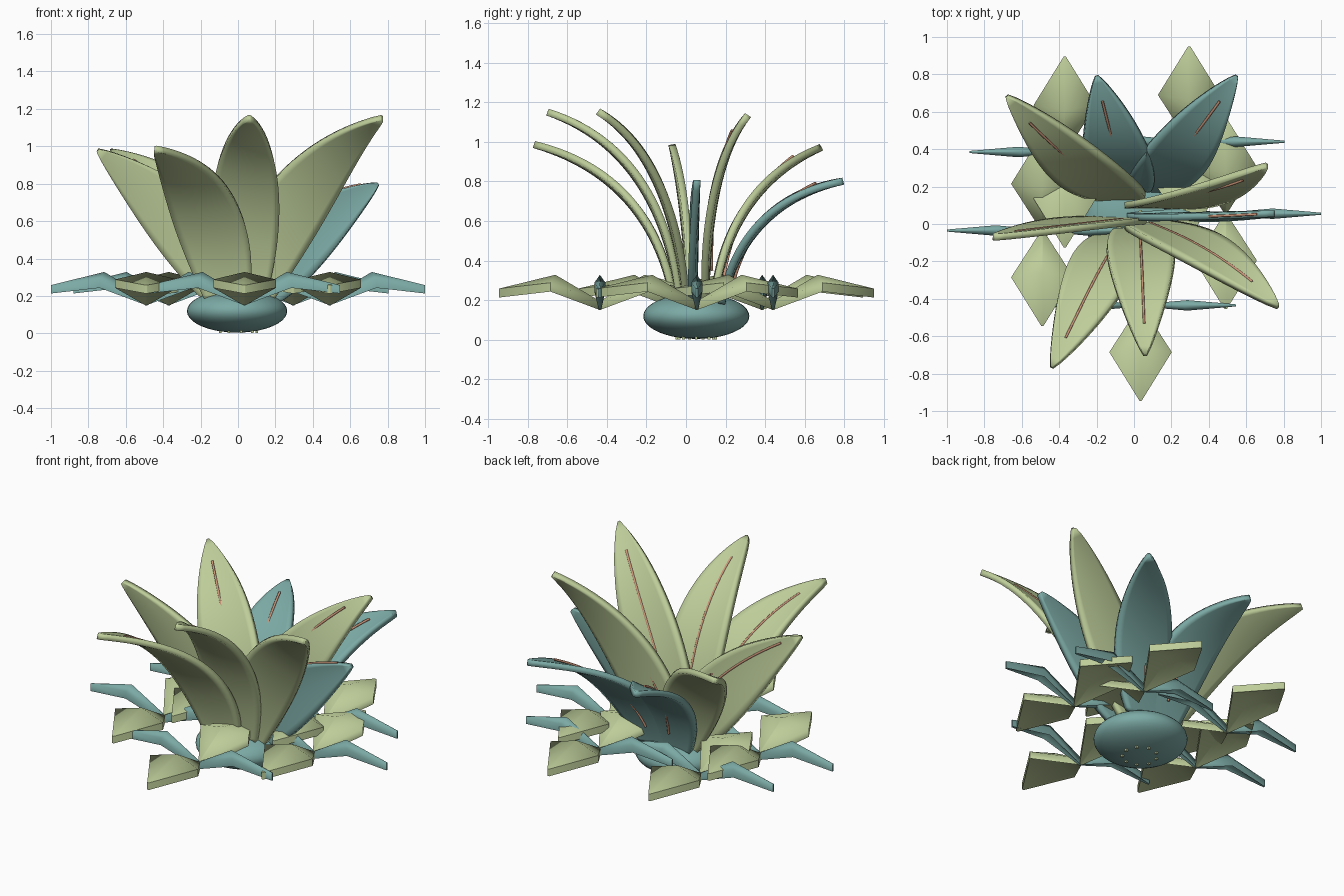
import bpy, bmesh, math
from mathutils import Vector, Matrix

if "Cube" in bpy.data.objects:
    bpy.data.objects.remove(bpy.data.objects["Cube"])


def material(name, rgb):
    m = bpy.data.materials.new(name)
    m.diffuse_color = (*rgb, 1)
    m.use_nodes = True
    m.node_tree.nodes["Principled BSDF"].inputs["Base Color"].default_value = m.diffuse_color
    return m


GREEN = material("pale green", (0.51, 0.61, 0.32))
TEAL = material("dusty teal", (0.20, 0.40, 0.375))
RIB = material("rib tan", (0.60, 0.30, 0.19))


def make_object(name, bm, mat, smooth=None):
    bmesh.ops.recalc_face_normals(bm, faces=bm.faces)
    me = bpy.data.meshes.new(name)
    bm.to_mesh(me)
    bm.free()
    ob = bpy.data.objects.new(name, me)
    bpy.context.collection.objects.link(ob)
    me.materials.append(mat)
    if smooth:
        bpy.ops.object.select_all(action='DESELECT')
        ob.select_set(True)
        bpy.context.view_layer.objects.active = ob
        bpy.ops.object.shade_smooth_by_angle(angle=math.radians(smooth))
    return ob


# Flattened bulb at the foot
bm = bmesh.new()
bmesh.ops.create_uvsphere(bm, u_segments=40, v_segments=20, radius=1)
bmesh.ops.scale(bm, vec=(0.268, 0.268, 0.115), verts=bm.verts)
bmesh.ops.translate(bm, vec=(-0.005, 0.052, 0.119), verts=bm.verts)
make_object("bulb", bm, TEAL, 40)

# Small root nubs under the bulb
for i in range(9):
    a = i * math.tau / 9
    bm = bmesh.new()
    bmesh.ops.create_cube(bm, size=0.014)
    bmesh.ops.translate(bm, vec=(0.1 * math.cos(a), 0.052 + 0.1 * math.sin(a), 0.009), verts=bm.verts)
    make_object(f"root_nub_{i}", bm, GREEN)


class Sweep:
    """Arched profile in the yz plane, sampled by arc length."""

    def __init__(self, p0, p1, p2, n=60):
        p0, p1, p2 = Vector(p0), Vector(p1), Vector(p2)
        self.pts = [(1 - k) ** 2 * p0 + 2 * k * (1 - k) * p1 + k * k * p2
                    for k in (i / n for i in range(n + 1))]
        self.acc = [0.0]
        for a, b in zip(self.pts, self.pts[1:]):
            self.acc.append(self.acc[-1] + (b - a).length)
        self.length = self.acc[-1]
        self.side = 1 if p2.x > p0.x else -1

    def at(self, s):
        i = 0
        while i < len(self.acc) - 2 and self.acc[i + 1] < s:
            i += 1
        a, b = self.pts[i], self.pts[i + 1]
        t = (b - a).normalized()
        upper = Vector((-t.y, t.x)) * self.side
        return a + t * (s - self.acc[i]), upper


FULL = (0.08, 0.86, 0.017, 0.017, 0.0)    # rib start, end, lift at start, lift at end, shift
TIP = (0.15, 0.86, -0.026, 0.030, 0.0)    # rib that passes through the blade


def leaf(name, mat, x0, x1, p0, p1, p2, rib, width=0.178, rows=28, cols=10):
    arc = Sweep(p0, p1, p2)
    L, dx, e = arc.length, x1 - x0, 1.45

    def spot(t, u, lift=0.0):
        # blade laid out flat as (x, arc length), then wrapped over the arch
        slope = Vector((dx * e * t ** (e - 1), L)).normalized()
        w = width * max(math.sin(math.pi * (0.21 + 0.79 * t)), 0) ** 0.85 + 0.008 * t
        x = x0 + dx * t ** e + slope.y * w * u
        s = L * t - slope.x * w * u
        yz, n = arc.at(s)
        yz = yz + n * (lift + 0.014 * u * u * math.sin(math.pi * t))
        return Vector((x, yz.x, yz.y))

    bm = bmesh.new()
    grid = [[bm.verts.new(spot(r / rows, 2 * c / cols - 1)) for c in range(cols + 1)]
            for r in range(rows + 1)]
    for r in range(rows):
        for c in range(cols):
            bm.faces.new((grid[r][c], grid[r][c + 1], grid[r + 1][c + 1], grid[r + 1][c]))
    ob = make_object(name, bm, mat, 40)
    mod = ob.modifiers.new("thickness", 'SOLIDIFY')
    mod.thickness = 0.036
    mod.offset = 0

    # Thin midrib along the blade
    start, end, low, high, shift = rib
    u = -shift if dx > 0 else shift
    cu = bpy.data.curves.new(name + "_rib", 'CURVE')
    cu.dimensions = '3D'
    cu.bevel_depth = 0.007
    cu.bevel_resolution = 1
    cu.use_fill_caps = True
    sp = cu.splines.new('POLY')
    sp.points.add(24)
    for i, p in enumerate(sp.points):
        k = i / 24
        p.co = (*spot(start + (end - start) * k, u, low + (high - low) * k), 1)
    cu.materials.append(RIB)
    bpy.context.collection.objects.link(bpy.data.objects.new(name + "_rib", cu))


# Tall arched leaves: base x, tip x, then the yz arch
leaf("leaf_front", GREEN, 0.03, 0.06, (-0.03, 0.18), (-0.13, 0.95), (-0.70, 1.15), FULL)
leaf("leaf_front_left", GREEN, -0.06, -0.44, (-0.06, 0.18), (-0.17, 0.81), (-0.765, 0.985), FULL)
leaf("leaf_front_right", GREEN, 0.07, 0.77, (0.0, 0.18), (-0.08, 0.92), (-0.44, 1.15), FULL)
leaf("leaf_left", GREEN, -0.05, -0.75, (0.02, 0.18), (0.0, 0.65), (-0.07, 0.98),
     (0.2, 0.9, 0.016, 0.018, 0.4))
leaf("leaf_back_left", GREEN, -0.06, -0.68, (0.14, 0.18), (0.22, 0.76), (0.68, 0.97), TIP)
leaf("leaf_right_back", GREEN, 0.07, 0.71, (0.10, 0.18), (0.11, 0.87), (0.31, 1.13),
     (0.15, 0.88, -0.026, 0.026, 0.4))
leaf("leaf_right", TEAL, 0.08, 0.75, (0.04, 0.18), (0.045, 0.5), (0.055, 0.80),
     (0.7, 0.93, 0.0, 0.0, 1.0))
leaf("leaf_back", TEAL, -0.04, -0.20, (0.18, 0.18), (0.30, 0.69), (0.79, 0.80), TIP)
leaf("leaf_back_right", TEAL, 0.08, 0.55, (0.18, 0.18), (0.30, 0.69), (0.79, 0.80), TIP)


def petal(name, mat, cx, cy, angle, half):
    """Ridged diamond plate pointing outward from a flower centre."""
    tip = min(half * 0.2, 0.006)
    rim = [(0, -tip, 0.195), (0.25, -half, 0.288), (0.51, -tip, 0.258),
           (0.51, tip, 0.258), (0.25, half, 0.288), (0, tip, 0.195)]
    bm = bmesh.new()
    layers = []
    for drop in (0, 0.045):
        ring = [bm.verts.new((x, y, z - drop)) for x, y, z in rim]
        ridge = bm.verts.new((0.225, 0, 0.328 - drop))
        for i in range(6):
            bm.faces.new((ring[i], ring[(i + 1) % 6], ridge))
        layers.append(ring)
    for i in range(6):
        j = (i + 1) % 6
        bm.faces.new((layers[0][i], layers[0][j], layers[1][j], layers[1][i]))
    bm.transform(Matrix.Translation((cx, cy, 0)) @ Matrix.Rotation(angle, 4, 'Z'))
    make_object(name, bm, mat, 62)


# Five four-armed flowers: broad green petals along y, narrow teal ones along x
centres = [(0.035, -0.435), (0.49, 0.055), (-0.49, -0.035), (-0.37, 0.385), (0.295, 0.44)]
for i, (cx, cy) in enumerate(centres):
    for k in range(4):
        broad = k % 2 == 1
        petal(f"{'broad' if broad else 'narrow'}_petal_{i}_{k}", GREEN if broad else TEAL,
              cx, cy, k * math.pi / 2, 0.167 if broad else 0.028)
